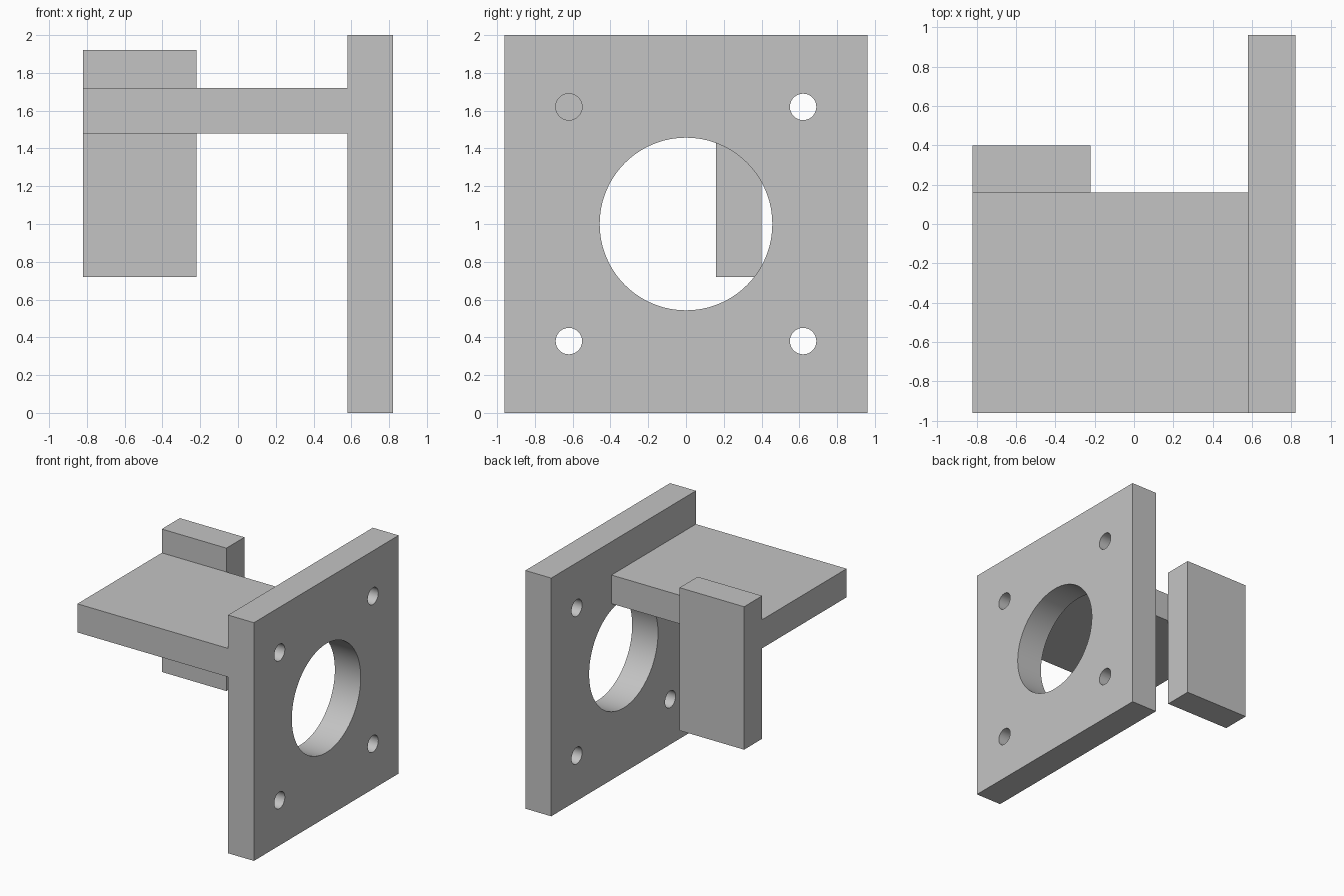
import bpy
import math
from mathutils import Matrix

if "Cube" in bpy.data.objects:
    bpy.data.objects.remove(bpy.data.objects["Cube"])

GREY = (0.55, 0.55, 0.55, 1)
grey = bpy.data.materials.new("plain grey")
grey.use_nodes = True
grey.diffuse_color = GREY
grey.node_tree.nodes["Principled BSDF"].inputs["Base Color"].default_value = GREY


def box(name, low, high):
    """Box spanning two opposite corners."""
    bpy.ops.mesh.primitive_cube_add(size=1)
    ob = bpy.context.object
    ob.name = name
    size = [h - l for l, h in zip(low, high)]
    centre = [(h + l) / 2 for l, h in zip(low, high)]
    ob.data.transform(Matrix.Translation(centre) @ Matrix.Diagonal((*size, 1)))
    ob.data.materials.append(grey)
    return ob


def drill(target, y, z, radius, sides):
    """Cut a round hole along x through the target."""
    bpy.ops.mesh.primitive_cylinder_add(vertices=sides, radius=radius, depth=0.6,
                                        location=(0.7, y, z),
                                        rotation=(0, math.pi / 2, 0))
    cutter = bpy.context.object
    cutter.name = "hole_cutter"
    cutter.data.materials.append(grey)
    mod = target.modifiers.new("hole", "BOOLEAN")
    mod.object = cutter
    mod.solver = "EXACT"
    bpy.context.view_layer.objects.active = target
    bpy.ops.object.modifier_apply(modifier=mod.name)
    bpy.data.objects.remove(cutter)


# Upright plate with a large bore and four bolt holes
plate = box("mounting_plate", (0.58, -0.96, 0), (0.82, 0.96, 2))
drill(plate, 0, 1, 0.457, 96)
for side in (-1, 1):
    for level in (-1, 1):
        drill(plate, side * 0.62, 1 + level * 0.62, 0.07, 40)

# Horizontal arm and the block on its back edge
box("arm", (-0.82, -0.96, 1.48), (0.58, 0.16, 1.72))
box("end_block", (-0.82, 0.16, 0.72), (-0.22, 0.40, 1.92))

# Smooth the hole walls, keep the edges sharp
bpy.ops.object.select_all(action="DESELECT")
plate.select_set(True)
bpy.context.view_layer.objects.active = plate
bpy.ops.object.shade_smooth_by_angle(angle=math.radians(30))
